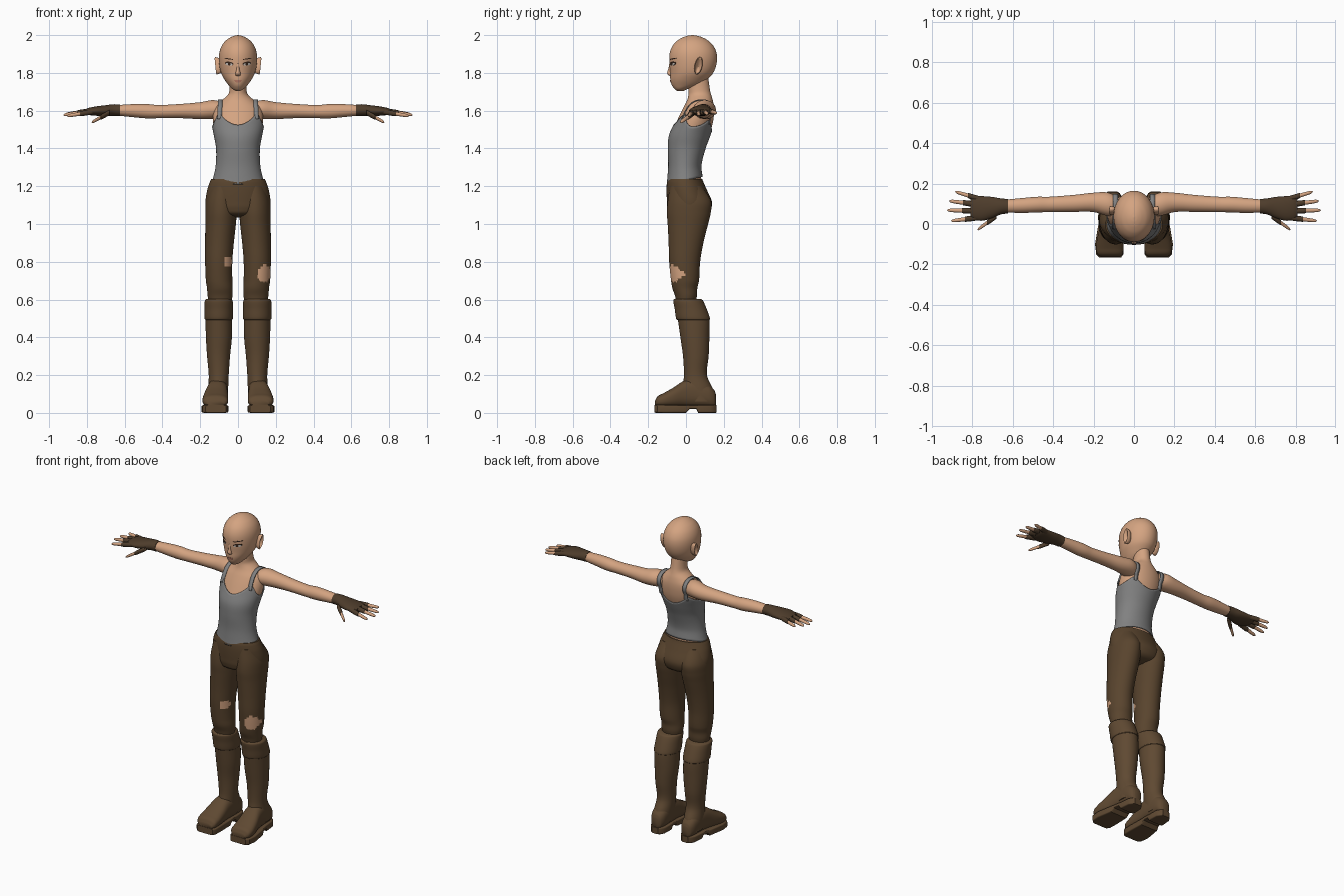
import bpy, bmesh, math, random
from mathutils import Vector
from mathutils.bvhtree import BVHTree

random.seed(4)
if "Cube" in bpy.data.objects:
    bpy.data.objects.remove(bpy.data.objects["Cube"])


def material(name, rgb):
    m = bpy.data.materials.new(name)
    m.use_nodes = True
    m.diffuse_color = (*rgb, 1)
    node = m.node_tree.nodes["Principled BSDF"]
    node.inputs["Base Color"].default_value = (*rgb, 1)
    node.inputs["Roughness"].default_value = 0.8
    return m


SKIN = material("skin", (0.66, 0.37, 0.22))
SHIRT = material("grey cloth", (0.22, 0.22, 0.22))
TROUSERS = material("brown trousers", (0.10, 0.058, 0.027))
BOOTS = material("brown leather", (0.115, 0.067, 0.032))
GLOVES = material("dark glove leather", (0.075, 0.045, 0.024))
WHITE = material("eye white", (0.6, 0.56, 0.52))
DARK = material("dark brown hair", (0.04, 0.02, 0.012))
LIPS = material("lips", (0.5, 0.21, 0.14))


def surface(name, rings, mats, closed=True, caps=True, rule=None, angle=50):
    """Join rings of points into one smooth shaded mesh."""
    bm = bmesh.new()
    vs = [[bm.verts.new(p) for p in ring] for ring in rings]
    n = len(vs[0])
    for a, b in zip(vs, vs[1:]):
        for i in range(n if closed else n - 1):
            j = (i + 1) % n
            bm.faces.new((a[i], a[j], b[j], b[i]))
    if caps:
        bm.faces.new(vs[0])
        bm.faces.new(vs[-1])
    bmesh.ops.recalc_face_normals(bm, faces=bm.faces)
    for f in bm.faces:
        f.smooth = True
        if rule:
            f.material_index = rule(f.calc_center_median())
    me = bpy.data.meshes.new(name)
    bm.to_mesh(me)
    bm.free()
    me.set_sharp_from_angle(angle=math.radians(angle))
    for m in mats:
        me.materials.append(m)
    ob = bpy.data.objects.new(name, me)
    bpy.context.scene.collection.objects.link(ob)
    return ob


def sample(rows, t):
    """Smoothly interpolate rows of (t, centre u, centre v, radius u, radius v)."""
    i = 0
    while i < len(rows) - 2 and t > rows[i + 1][0]:
        i += 1

    def tangent(k, c):
        lo, hi = rows[max(k - 1, 0)], rows[min(k + 1, len(rows) - 1)]
        return (hi[c] - lo[c]) / (hi[0] - lo[0])
    p, q = rows[i], rows[i + 1]
    h = q[0] - p[0]
    s = (t - p[0]) / h
    return [(1 + 2 * s) * (1 - s) ** 2 * p[c] + s * (1 - s) ** 2 * h * tangent(i, c)
            + s * s * (3 - 2 * s) * q[c] + s * s * (s - 1) * h * tangent(i + 1, c)
            for c in range(1, 5)]


def loft(name, rows, axis, mats, side=1, seg=32, power=2, sub=5, **kw):
    """Sweep a superellipse along an axis."""
    rings = []
    ts = [p[0] + (q[0] - p[0]) * k / sub for p, q in zip(rows, rows[1:]) for k in range(sub)]
    for t in ts + [rows[-1][0]]:
        cu, cv, ru, rv = sample(rows, t) if sub > 1 else next(r[1:] for r in rows if r[0] == t)
        ring = []
        for k in range(seg):
            a = math.tau * (k + 0.5) / seg
            c, s = math.cos(a), math.sin(a)
            u = cu + max(ru, 0.001) * math.copysign(abs(c) ** (2 / power), c)
            v = cv + max(rv, 0.001) * math.copysign(abs(s) ** (2 / power), s)
            x, y, z = {"x": (t, u, v), "y": (u, t, v), "z": (u, v, t)}[axis]
            ring.append((x * side, y, z))
        rings.append(ring)
    return surface(name, rings, mats, **kw)


# Torso with neck, and head
TORSO = [(1.20, 0, -.005, .138, .09), (1.25, 0, -.005, .122, .085), (1.31, 0, -.006, .11, .08),
         (1.40, 0, .004, .108, .092), (1.47, 0, .02, .12, .102), (1.53, 0, .043, .131, .098),
         (1.58, 0, .058, .132, .09), (1.62, 0, .068, .12, .08), (1.655, 0, .074, .085, .068),
         (1.685, 0, .073, .053, .06), (1.71, 0, .07, .045, .057), (1.78, 0, .065, .043, .052)]
HEAD = [(1.705, 0, -.03, .012, .018), (1.715, 0, -.025, .03, .035), (1.735, 0, 0, .05, .075),
        (1.765, 0, .015, .072, .098), (1.80, 0, .03, .09, .114), (1.85, 0, .037, .1, .125),
        (1.90, 0, .038, .1, .125), (1.94, 0, .037, .088, .11), (1.97, 0, .036, .066, .083),
        (1.988, 0, .035, .04, .052), (1.997, 0, .034, .018, .024), (2.0, 0, .034, .002, .002)]
solid = [loft("torso", TORSO, "z", [SKIN], seg=48)]
loft("head", HEAD, "z", [SKIN], seg=64, angle=80)
loft("nose", [(1.782, 0, -.078, .006, .004), (1.79, 0, -.083, .014, .012), (1.80, 0, -.084, .013, .016),
              (1.82, 0, -.083, .008, .011), (1.85, 0, -.082, .007, .006)], "z", [SKIN], seg=16, angle=80)


def face_plate(name, cx, cz, w, h, mat, lift, tilt=0.0):
    """Thin oval that follows the front of the head."""
    rings = []
    for r in (0.05, 0.5, 1):
        ring = []
        for k in range(20):
            a = math.tau * k / 20
            x = cx + r * w * math.cos(a)
            z = cz + r * (h * math.sin(a) + tilt * w * math.cos(a))
            _, cy, rx, ry = sample(HEAD, z)
            ring.append((x, cy - ry * math.sqrt(max(0, 1 - (x / rx) ** 2)) - lift, z))
        rings.append(ring)
    bottom = [(x, y + 0.008, z) for x, y, z in rings[-1]]
    surface(name, rings + [bottom], [mat], angle=40)


for side, label in ((1, "left"), (-1, "right")):
    face_plate(label + "_eyelashes", side * .047, 1.849, .023, .0105, DARK, .0015, side * .1)
    face_plate(label + "_eye", side * .047, 1.846, .019, .0075, WHITE, .0025, side * .1)
    face_plate(label + "_iris", side * .046, 1.847, .0075, .0075, DARK, .0035)
    face_plate(label + "_eyebrow", side * .048, 1.874, .024, .0028, DARK, .0015, side * .15)
    # Ear: cupped shell leaning outwards
    rings = []
    for scale, depth in ((.75, .088), (.9, .1), (1, .116), (.88, .12), (.7, .112), (.1, .1)):
        rings.append([(side * (depth + .004 * math.sin(a)),
                       .066 + scale * (.021 * math.cos(a) + .008 * math.sin(a)),
                       1.838 + scale * .046 * math.sin(a))
                      for a in (math.tau * k / 24 for k in range(24))])
    surface(label + "_ear", rings, [SKIN], angle=80)
face_plate("upper_lip", 0, 1.760, .021, .0035, LIPS, .002)
face_plate("lower_lip", 0, 1.754, .016, .0045, LIPS, .002)

# Arms, fingerless gloves and fingers
ARM = [(.07, .085, 1.60, .045, .042), (.13, .098, 1.606, .058, .05), (.20, .107, 1.60, .048, .045),
       (.30, .102, 1.598, .042, .038), (.42, .097, 1.595, .038, .035), (.48, .096, 1.597, .039, .038),
       (.55, .092, 1.60, .037, .035), (.65, .088, 1.602, .031, .027)]
GLOVE = [(.625, .088, 1.602, .036, .031), (.66, .087, 1.603, .04, .031), (.70, .082, 1.60, .052, .029),
         (.75, .077, 1.598, .061, .025), (.79, .08, 1.596, .058, .019), (.81, .082, 1.595, .045, .012)]
FINGERS = {"index": ((.77, .032, 1.594), (.905, .015, 1.572)),
           "middle": ((.78, .065, 1.598), (.925, .068, 1.577)),
           "ring": ((.78, .097, 1.598), (.915, .114, 1.582)),
           "little": ((.76, .122, 1.598), (.885, .16, 1.588)),
           "thumb": ((.68, .04, 1.59), (.775, -.028, 1.538))}


def finger_rows(a, b, profile):
    a, b = Vector(a), Vector(b)
    return [(*a.lerp(b, f), r, r) for f, r in profile]


for side, label in ((1, "left"), (-1, "right")):
    solid.append(loft(label + "_arm", ARM, "x", [SKIN], side))
    loft(label + "_glove", GLOVE, "x", [GLOVES], side)
    for name, (a, b) in FINGERS.items():
        tip = finger_rows(a, b, ((0, .011), (.5, .0105), (.85, .009), (.96, .006), (1, .001)))
        sleeve = finger_rows(a, b, ((0, .014), (.25, .0145), (.48, .0135), (.5, .0115)))
        loft(f"{label}_{name}_finger", tip, "x", [SKIN], side, seg=12, sub=3)
        loft(f"{label}_{name}_glove_sleeve", sleeve, "x", [GLOVES], side, seg=12, sub=3)

# Tank top: follows the torso between a slanted hem and a scooped neckline
SEG, STEPS = 72, 24
columns = []
for k in range(SEG):
    a = math.tau * k / SEG
    c, s = math.cos(a), math.sin(a)
    low, peak = (1.525, 1.59) if s < 0 else (1.495, 1.55)
    u = abs(c)
    top = low + (peak - low) * (u / .72) ** 2 if u < .72 else peak + (1.515 - peak) * (u - .72) / .28
    hem = 1.23 + .02 * s
    column = []
    for j in range(STEPS + 1):
        z = hem + (top - hem) * j / STEPS
        _, cy, rx, ry = sample(TORSO, z)
        column.append((c * (rx + .008), cy + s * (ry + .008), z))
    columns.append(column)
shirt = surface("tank_top", list(zip(*columns)), [SHIRT], caps=False)
shirt.modifiers.new("cloth", "SOLIDIFY").thickness = .005

# Shoulder straps draped over the torso and arms
trees = [BVHTree.FromPolygons([v.co for v in o.data.vertices], [p.vertices for p in o.data.polygons])
         for o in solid]
for side, label in ((1, "left"), (-1, "right")):
    rings = []
    for k in range(31):
        a = math.radians(142 - 122 * k / 30)
        d = Vector((0, math.cos(a), math.sin(a)))
        middle = Vector((side * (.098 - .01 * k / 30), .05, 1.5))
        hits = [t.ray_cast(middle + d * .5, -d)[0] for t in trees]
        reach = max((h - middle).dot(d) for h in hits if h)
        rings.append([middle + d * (reach + .009) + Vector((w, 0, 0)) for w in (-.012, .012)])
    strap = surface(label + "_strap", rings, [SHIRT], closed=False, caps=False)
    mod = strap.modifiers.new("cloth", "SOLIDIFY")
    mod.thickness, mod.offset = .006, 0

# Trousers, with ragged holes at the knees
PELVIS = [(1.035, 0, .02, .05, .04), (1.05, 0, .016, .12, .095), (1.08, 0, .018, .163, .115),
          (1.12, 0, .018, .172, .119), (1.18, 0, .004, .163, .107), (1.22, 0, -.004, .15, .097),
          (1.237, 0, -.005, .142, .092)]
LEG = [(.58, .095, 0, .058, .05), (.62, .095, 0, .066, .058), (.66, .096, -.006, .068, .066),
       (.70, .1, -.005, .07, .074), (.80, .102, -.007, .072, .082), (.90, .098, 0, .076, .092),
       (1.0, .092, .01, .081, .107), (1.06, .09, .015, .083, .116), (1.12, .088, .018, .081, .115),
       (1.2, .08, 0, .065, .085)]
HOLES = {1: (.138, .738, .034, .048), -1: (-.052, .80, .022, .03)}


def torn(side):
    hx, hz, w, h = HOLES[side]

    def rule(p):
        d = ((p.x - hx) / w) ** 2 + ((p.z - hz) / h) ** 2
        return int(p.y < 0 and d < random.uniform(.8, 1.15))
    return rule


loft("trouser_seat", PELVIS, "z", [TROUSERS], seg=48)
# Boot parts
SHAFT = [(.06, .108, .075, .05, .075), (.13, .105, .062, .053, .078), (.20, .102, .05, .053, .061),
         (.30, .103, .052, .061, .068), (.40, .101, .047, .069, .077), (.50, .102, .04, .07, .084),
         (.55, .102, .03, .068, .08)]
CUFF = [(.492, .102, .039, .07, .084), (.497, .102, .038, .075, .09), (.55, .102, .025, .075, .085),
        (.595, .102, .011, .074, .079), (.602, .102, .01, .068, .073)]
FOOT = [(-.164, .117, .05, .045, .014), (-.15, .119, .06, .062, .028), (-.12, .12, .066, .068, .038),
        (-.07, .117, .08, .065, .052), (-.01, .111, .10, .057, .07), (.05, .107, .105, .053, .075),
        (.12, .106, .09, .047, .06), (.15, .106, .075, .034, .045), (.158, .106, .07, .02, .03)]
SOLE = [(-.166, .117, .021, .054, .02), (-.15, .12, .021, .067, .021), (-.10, .122, .021, .071, .021),
        (0, .115, .021, .061, .021), (.02, .112, .031, .057, .011), (.055, .109, .031, .054, .011),
        (.065, .108, .021, .053, .021), (.13, .106, .021, .049, .021), (.152, .106, .021, .036, .021),
        (.162, .106, .021, .022, .02)]
for side, label in ((1, "left"), (-1, "right")):
    loft(label + "_trouser_leg", LEG, "z", [TROUSERS, SKIN], side, seg=64, sub=8, rule=torn(side))
    loft(label + "_boot_shaft", SHAFT, "z", [BOOTS], side)
    loft(label + "_boot_cuff", CUFF, "z", [BOOTS], side)
    loft(label + "_boot_foot", FOOT, "y", [BOOTS], side, power=2.5)
    loft(label + "_boot_sole", SOLE, "y", [BOOTS], side, power=8, sub=1, angle=30)
